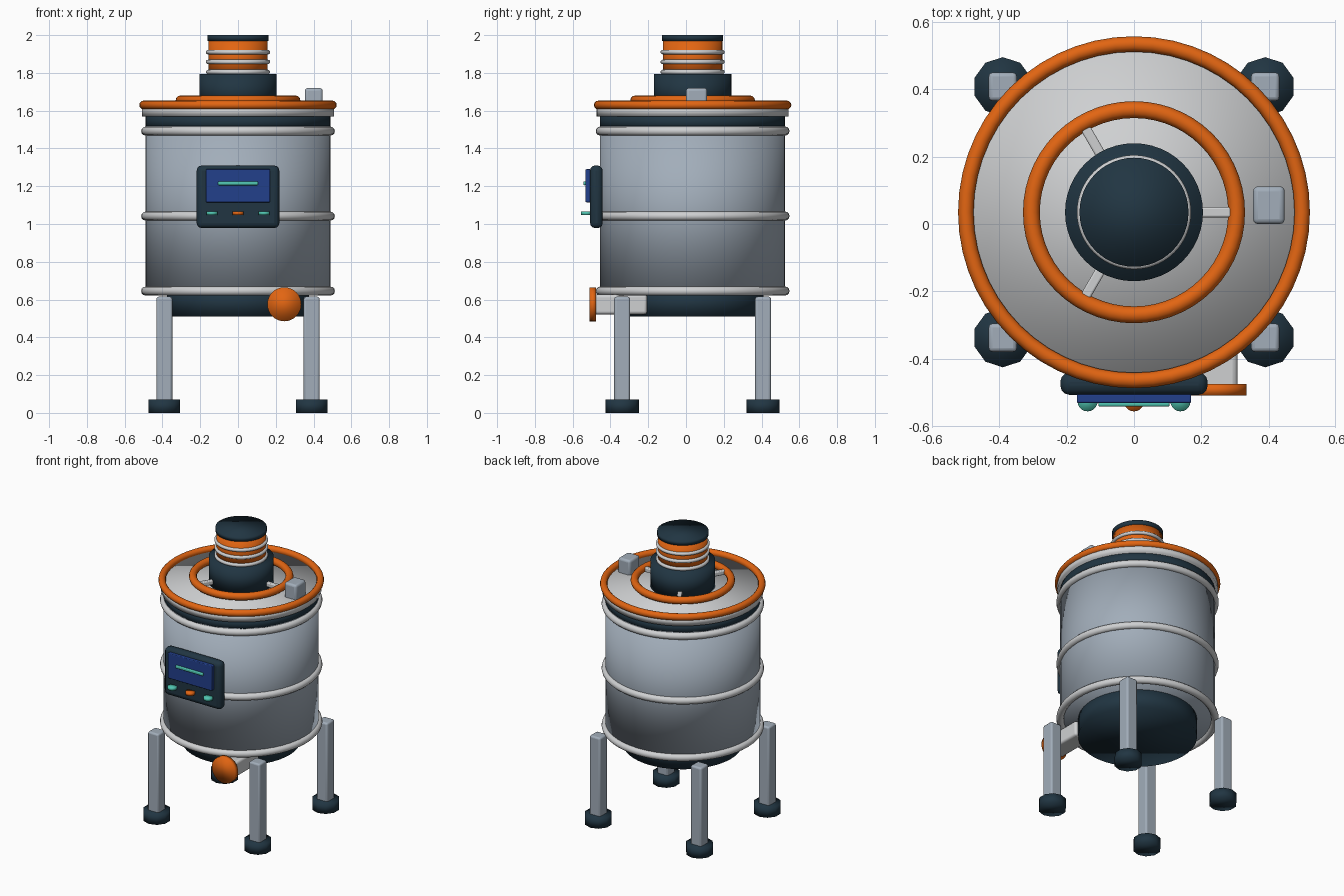
import bpy
import math
from mathutils import Vector

if "Cube" in bpy.data.objects:
    bpy.data.objects.remove(bpy.data.objects["Cube"])

CY = 0.035  # y of the tank axis


def material(name, rgb):
    m = bpy.data.materials.new(name)
    m.diffuse_color = (*rgb, 1)
    m.use_nodes = True
    m.node_tree.nodes["Principled BSDF"].inputs["Base Color"].default_value = m.diffuse_color
    return m


STEEL = material("blue_grey_steel", (0.36, 0.42, 0.49))
LIGHT = material("light_metal", (0.62, 0.63, 0.64))
DARK = material("dark_slate", (0.015, 0.036, 0.055))
ORANGE = material("orange", (0.76, 0.13, 0.006))
BLUE = material("screen_blue", (0.016, 0.05, 0.26))
TEAL = material("teal", (0.08, 0.56, 0.44))


def finish(name, mat):
    ob = bpy.context.object
    ob.name = name
    ob.data.materials.append(mat)
    bpy.ops.object.shade_smooth()
    return ob


def cylinder(name, mat, r, z0, z1, x=0, y=CY, sides=48):
    bpy.ops.mesh.primitive_cylinder_add(vertices=sides, radius=r, depth=z1 - z0,
                                        location=(x, y, (z0 + z1) / 2))
    return finish(name, mat)


def ring(name, mat, major, minor, z):
    bpy.ops.mesh.primitive_torus_add(major_radius=major, minor_radius=minor, major_segments=56,
                                     minor_segments=12, location=(0, CY, z))
    return finish(name, mat)


def box(name, mat, lo, hi, bevel=0.012):
    lo, hi = Vector(lo), Vector(hi)
    bpy.ops.mesh.primitive_cube_add(size=1, location=(lo + hi) / 2)
    ob = bpy.context.object
    ob.scale = hi - lo
    bpy.ops.object.transform_apply(location=False, rotation=False, scale=True)
    finish(name, mat)
    mod = ob.modifiers.new("rounded_edges", 'BEVEL')
    mod.width = bevel
    mod.segments = 3
    bpy.ops.object.shade_smooth_by_angle(angle=math.radians(40))
    return ob


# Tank: sump, body, seal and lid
cylinder("sump", DARK, 0.375, 0.51, 0.66)
cylinder("tank_body", STEEL, 0.49, 0.64, 1.52)
cylinder("lid_seal", DARK, 0.49, 1.50, 1.58)
cylinder("lid", LIGHT, 0.508, 1.57, 1.62)
for i, z in enumerate((0.645, 1.042, 1.492)):
    ring(f"body_hoop_{i + 1}", LIGHT, 0.489, 0.024, z)
ring("lid_rim", ORANGE, 0.5, 0.023, 1.63)

# Hand wheel on the lid, with three spokes
ring("hand_wheel", ORANGE, 0.305, 0.025, 1.655)
for i in range(3):
    a = math.radians(120 * i)
    spoke = box(f"wheel_spoke_{i + 1}", LIGHT, (-0.07, -0.015, -0.015), (0.07, 0.015, 0.015), 0.006)
    spoke.location = (0.235 * math.cos(a), CY + 0.235 * math.sin(a), 1.655)
    spoke.rotation_euler.z = a

# Neck: collar, ribbed column and cap
cylinder("neck_collar", DARK, 0.205, 1.615, 1.795)
cylinder("neck_column", ORANGE, 0.157, 1.78, 1.975)
for i, z in enumerate((1.805, 1.858, 1.91)):
    ring(f"neck_rib_{i + 1}", LIGHT, 0.158, 0.012, z)
cylinder("neck_cap", DARK, 0.162, 1.97, 2.0)

# Sensor block on the lid
box("sensor_block", STEEL, (0.354, CY - 0.035, 1.60), (0.448, CY + 0.077, 1.72), 0.015)

# Legs and feet
for sx in (-1, 1):
    for sy in (-1, 1):
        side = ("front" if sy < 0 else "back") + ("_left" if sx < 0 else "_right")
        x, y = 0.39 * sx, CY + 0.373 * sy
        box(f"{side}_leg", STEEL, (x - 0.042, y - 0.042, 0.05), (x + 0.042, y + 0.042, 0.615))
        cylinder(f"{side}_foot", DARK, 0.088, 0, 0.07, x, y, 10)

# Outlet pipe and its valve disc
box("outlet_pipe", LIGHT, (0.182, -0.49, 0.522), (0.308, -0.206, 0.627), 0.015)
bpy.ops.mesh.primitive_cylinder_add(vertices=32, radius=0.09, depth=0.034,
                                    location=(0.245, -0.493, 0.575), rotation=(math.pi / 2, 0, 0))
finish("valve_disc", ORANGE)

# Control panel with screen, readout bar and buttons
box("control_panel", DARK, (-0.219, -0.508, 0.978), (0.219, -0.441, 1.31), 0.028)
box("screen", BLUE, (-0.17, -0.532, 1.115), (0.17, -0.505, 1.29), 0.005)
box("readout_bar", TEAL, (-0.106, -0.543, 1.205), (0.106, -0.528, 1.226), 0.006)
for name, x, mat in (("left", -0.138, TEAL), ("middle", 0, ORANGE), ("right", 0.138, TEAL)):
    cylinder(f"{name}_button", mat, 0.03, 1.047, 1.067, x, -0.527, 20)
